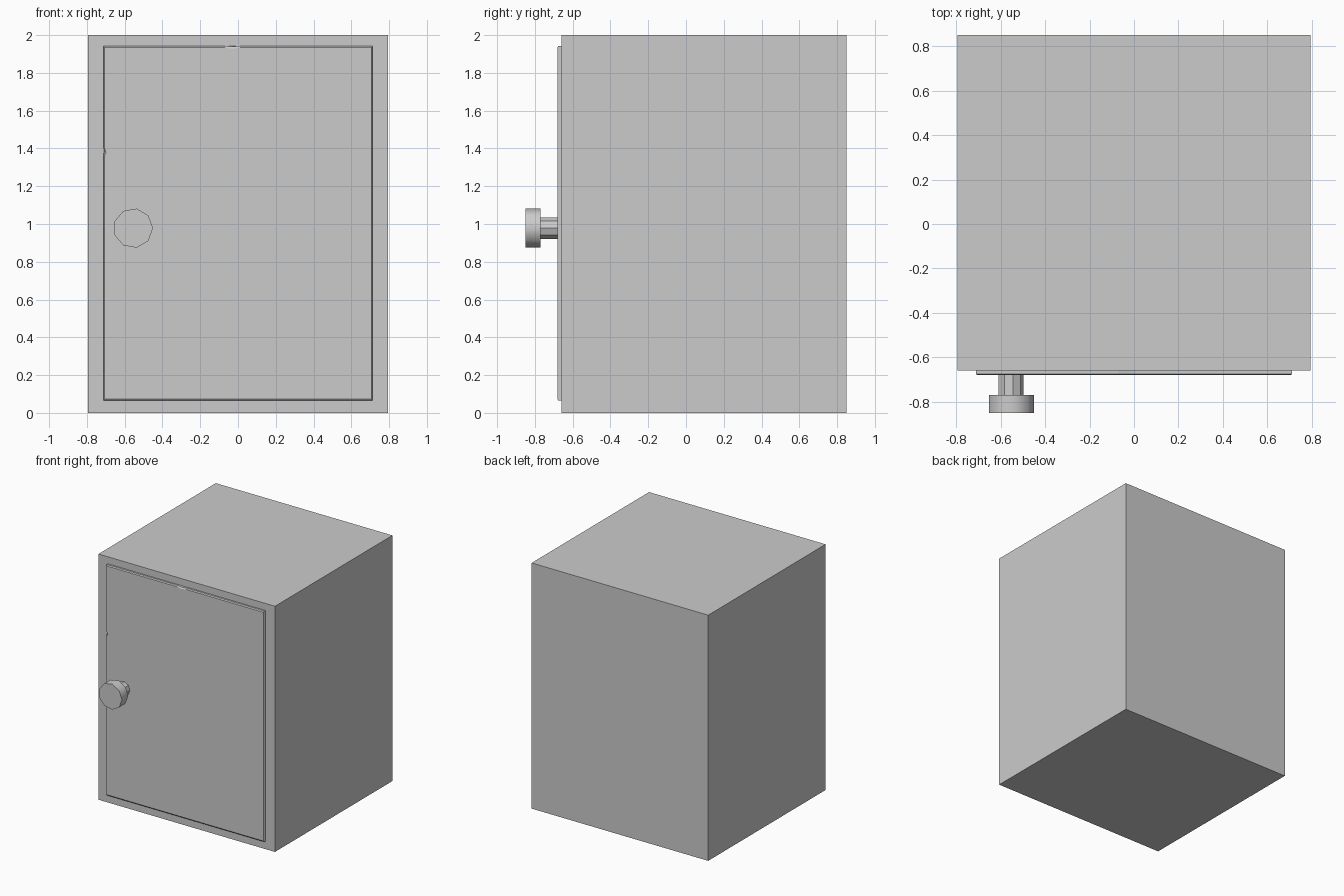
import bpy, bmesh, math

if "Cube" in bpy.data.objects:
    bpy.data.objects.remove(bpy.data.objects["Cube"])


def add_box(name, lo, hi):
    centre = [(a + b) / 2 for a, b in zip(lo, hi)]
    bpy.ops.mesh.primitive_cube_add(size=1, location=centre)
    ob = bpy.context.object
    ob.name = name
    ob.scale = [b - a for a, b in zip(lo, hi)]
    bpy.ops.object.transform_apply(location=False, rotation=False, scale=True)
    return ob


def add_prism(name, sides, radius, y0, y1, x, z, smooth):
    """Prism along y with its first corner pointing to +x."""
    bm = bmesh.new()
    rings = []
    for y in (y0, y1):
        rings.append([bm.verts.new((radius * math.cos(2 * math.pi * i / sides), y,
                                    radius * math.sin(2 * math.pi * i / sides)))
                      for i in range(sides)])
    finish(bm, rings, name)
    ob = bpy.data.objects[name]
    ob.location = (x, 0, z)
    bpy.ops.object.select_all(action='DESELECT')
    ob.select_set(True)
    bpy.context.view_layer.objects.active = ob
    if smooth:
        bpy.ops.object.shade_smooth_by_angle(angle=math.radians(50))


def finish(bm, rings, name):
    """Bridge successive rings, cap both ends and make an object."""
    n = len(rings[0])
    for a, b in zip(rings, rings[1:]):
        for i in range(n):
            j = (i + 1) % n
            bm.faces.new((a[i], a[j], b[j], b[i]))
    bm.faces.new(rings[0])
    bm.faces.new(rings[-1])
    bmesh.ops.recalc_face_normals(bm, faces=bm.faces)
    mesh = bpy.data.meshes.new(name)
    bm.to_mesh(mesh)
    bm.free()
    bpy.context.collection.objects.link(bpy.data.objects.new(name, mesh))


# Cabinet body
add_box("cabinet_body", (-0.795, -0.66, 0), (0.795, 0.85, 2))

# Door panel: chamfered front edge with small chips in the top and left edges
bm = bmesh.new()
rings = []
for y, side, top, chip in ((-0.655, 0.711, 0.008, 0), (-0.675, 0.711, 0.008, 0.004),
                           (-0.681, 0.707, 0, 0.008)):
    zt, zb = 1.935 + top, 0.073 - top
    outline = [(-side, zb), (side, zb), (side, zt),
               (0.01, zt), (-0.03, zt - chip), (-0.07, zt), (-side, zt),
               (-side, 1.40), (-side + chip, 1.38), (-side, 1.36)]
    rings.append([bm.verts.new((x, y, z)) for x, z in outline])
finish(bm, rings, "door")

# Door knob
add_prism("knob_stem", 9, 0.058, -0.775, -0.675, -0.555, 0.978, False)
add_prism("knob_head", 9, 0.105, -0.85, -0.77, -0.555, 0.978, True)
